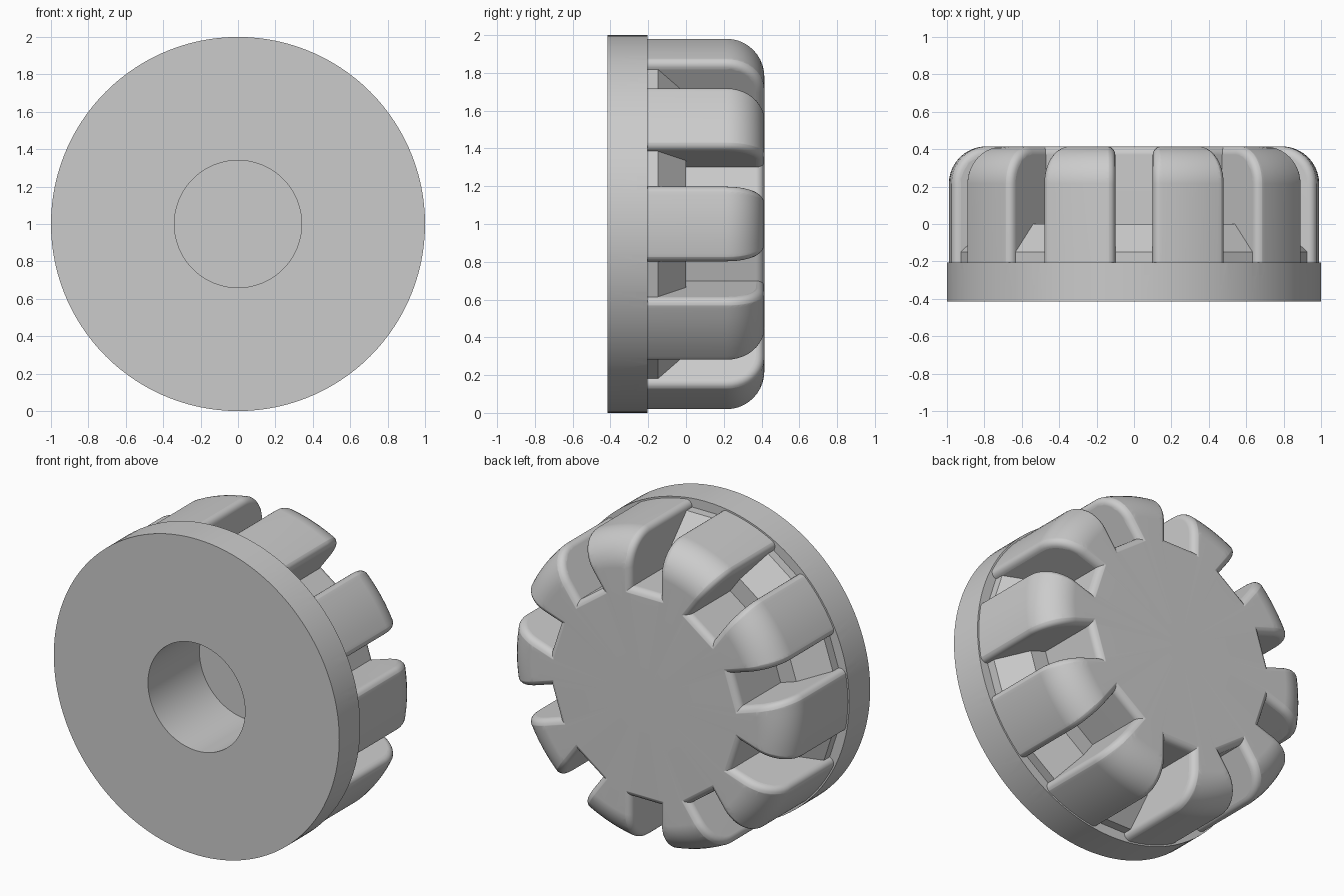
import bpy, bmesh
from math import sin, cos, pi, sqrt
from mathutils import Matrix, Vector

cube = bpy.data.objects.get("Cube")
if cube:
    bpy.data.objects.remove(cube, do_unlink=True)

FRONT, LEDGE, BACK = -0.415, -0.205, 0.415
RIM, BODY, ROUND = 1.0, 0.99, 0.2        # flange radius, tooth radius, back rounding
SLOTS, HALF, FLOOR = 10, 0.1, 0.665      # slot count, half width, inner wall radius
FILLET, STEPS = 0.045, 6
TOP, OUT = 0.6, 1.2                      # how far the cutters reach outside


def new_object(name, bm):
    bmesh.ops.remove_doubles(bm, verts=bm.verts, dist=1e-5)
    bmesh.ops.recalc_face_normals(bm, faces=bm.faces)
    mesh = bpy.data.meshes.new(name)
    bm.to_mesh(mesh)
    bm.free()
    obj = bpy.data.objects.new(name, mesh)
    bpy.context.collection.objects.link(obj)
    return obj


def back_arc(depth):
    """Rounded back corner as (radius, y), sunk inward by depth."""
    r = ROUND - depth
    return [(BODY - ROUND + r * cos(a), BACK - ROUND + r * sin(a))
            for a in (i * pi / 20 for i in range(11))]


def loft_ring(name, layers):
    """Loft (x, points) layers into one cutter and repeat it round the y axis."""
    bm = bmesh.new()
    for s in range(SLOTS):
        turn = Matrix.Rotation(2 * pi * s / SLOTS, 3, 'Y')
        rows = [[bm.verts.new(turn @ Vector((x, y, z))) for z, y in pts]
                for x, pts in layers]
        for a, b in zip(rows, rows[1:]):
            for i in range(len(a)):
                j = (i + 1) % len(a)
                bm.faces.new((a[i], a[j], b[j], b[i]))
        bm.faces.new(rows[0])
        bm.faces.new(rows[-1])
    obj = new_object(name, bm)
    obj.hide_render = True
    return obj


# Turned body: blind centre hole, flange and rounded back
profile = [(0, 0.1), (0.34, 0.1), (0.34, FRONT), (RIM, FRONT), (RIM, LEDGE),
           (BODY, LEDGE)] + back_arc(0) + [(0, BACK)]
bm = bmesh.new()
line = [bm.verts.new((0, y, r)) for r, y in profile]
edges = [bm.edges.new(pair) for pair in zip(line, line[1:])]
bmesh.ops.spin(bm, geom=line + edges, cent=(0, 0, 0), axis=(0, 1, 0),
               angle=2 * pi, steps=120, use_merge=True)
knob = new_object("slotted_knob", bm)

# Slots with a ramp rising from the flange to a short floor
slot = [(OUT, LEDGE), (RIM, LEDGE), (0.78, 0), (FLOOR, 0), (FLOOR, TOP), (OUT, TOP)]
slots = loft_ring("slot_cutter", [(-HALF, slot), (HALF, slot)])

# Rounded slot edges, following the outside of the teeth
curve = [(FILLET * (1 - cos(a)), FILLET * (1 - sin(a)))
         for a in (i * pi / 2 / STEPS for i in range(STEPS + 1))]
curve[-1] = (FILLET, -0.003)
lip = [(FLOOR - e, BACK - d) for e, d in curve]


def fillet_layer(k):
    x, depth = HALF + curve[k][0], curve[k][1]
    shell = [(BODY - depth, LEDGE)] + back_arc(depth)
    shell = [(sqrt(r * r - x * x), y) for r, y in shell]
    inner = [lip[max(j, k)] for j in range(STEPS, -1, -1)][::-1]
    return x, [(OUT, LEDGE)] + shell + inner + [(lip[-1][0], TOP), (OUT, TOP)]


half = [fillet_layer(k) for k in range(STEPS + 1)]
fillets = loft_ring("edge_cutter", [(-x, p) for x, p in reversed(half)] + half)

# Cut, then keep only the finished mesh
for cutter in (slots, fillets):
    mod = knob.modifiers.new(cutter.name, 'BOOLEAN')
    mod.operation = 'DIFFERENCE'
    mod.solver = 'EXACT'
    mod.object = cutter
bpy.context.view_layer.update()
graph = bpy.context.evaluated_depsgraph_get()
done = bpy.data.meshes.new_from_object(knob.evaluated_get(graph))
knob.modifiers.clear()
knob.data = done
for cutter in (slots, fillets):
    bpy.data.objects.remove(cutter, do_unlink=True)
done.transform(Matrix.Translation((0, 0, RIM)))

# One plain grey
grey = bpy.data.materials.new("plain_grey")
grey.use_nodes = True
colour = (0.6, 0.6, 0.6, 1)
grey.diffuse_color = colour
grey.node_tree.nodes["Principled BSDF"].inputs["Base Color"].default_value = colour
done.materials.clear()
done.materials.append(grey)

# Smooth shading with crisp edges
bpy.ops.object.select_all(action='DESELECT')
knob.select_set(True)
bpy.context.view_layer.objects.active = knob
bpy.ops.object.shade_smooth_by_angle(angle=pi / 6)
weighted = knob.modifiers.new("even_normals", 'WEIGHTED_NORMAL')
weighted.keep_sharp = True
